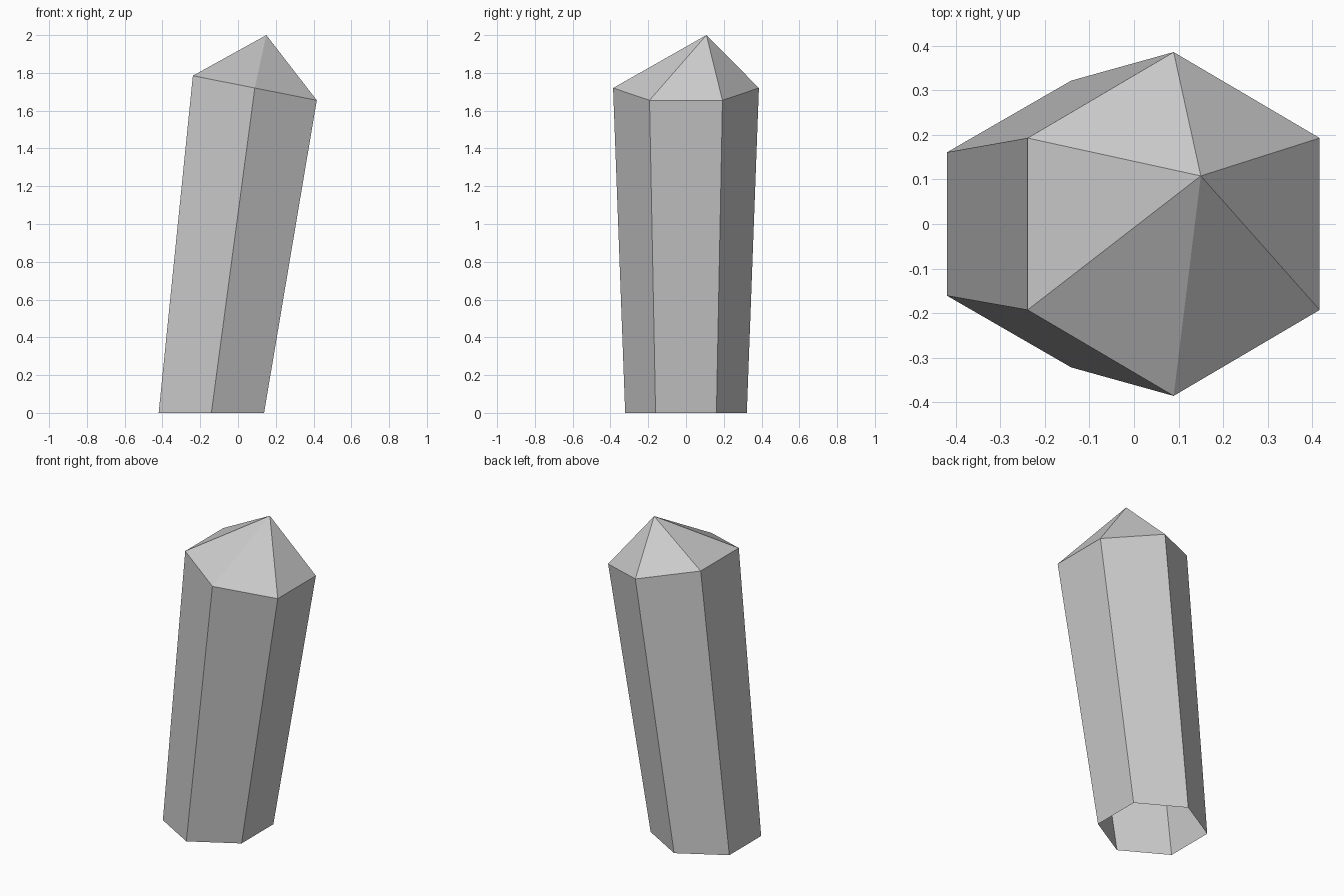
import bpy, bmesh
from math import cos, sin, radians

if "Cube" in bpy.data.objects:
    bpy.data.objects.remove(bpy.data.objects["Cube"])

SIDES = 6


def ring(bm, x, z, radius, half_x, slope):
    """Hexagon ring, points on +/-y, tilted along x."""
    verts = []
    for i in range(SIDES):
        a = radians(90 + i * 360 / SIDES)
        dx = cos(a) / cos(radians(30)) * half_x
        verts.append(bm.verts.new((x + dx, radius * sin(a), z + slope * dx)))
    return verts


bm = bmesh.new()

# Leaning shaft, open at the base, widening towards a tilted shoulder
base = ring(bm, -0.141, 0.0, 0.322, 0.279, 0.0)
shoulder = ring(bm, 0.089, 1.72, 0.386, 0.328, -0.198)

# Off-centre pointed tip
tip = bm.verts.new((0.15, 0.108, 2.0))

for i in range(SIDES):
    j = (i + 1) % SIDES
    bm.faces.new((base[i], base[j], shoulder[j], shoulder[i]))
    bm.faces.new((shoulder[i], shoulder[j], tip))

mesh = bpy.data.meshes.new("crystal")
bm.to_mesh(mesh)
bm.free()
bpy.context.collection.objects.link(bpy.data.objects.new("crystal", mesh))
